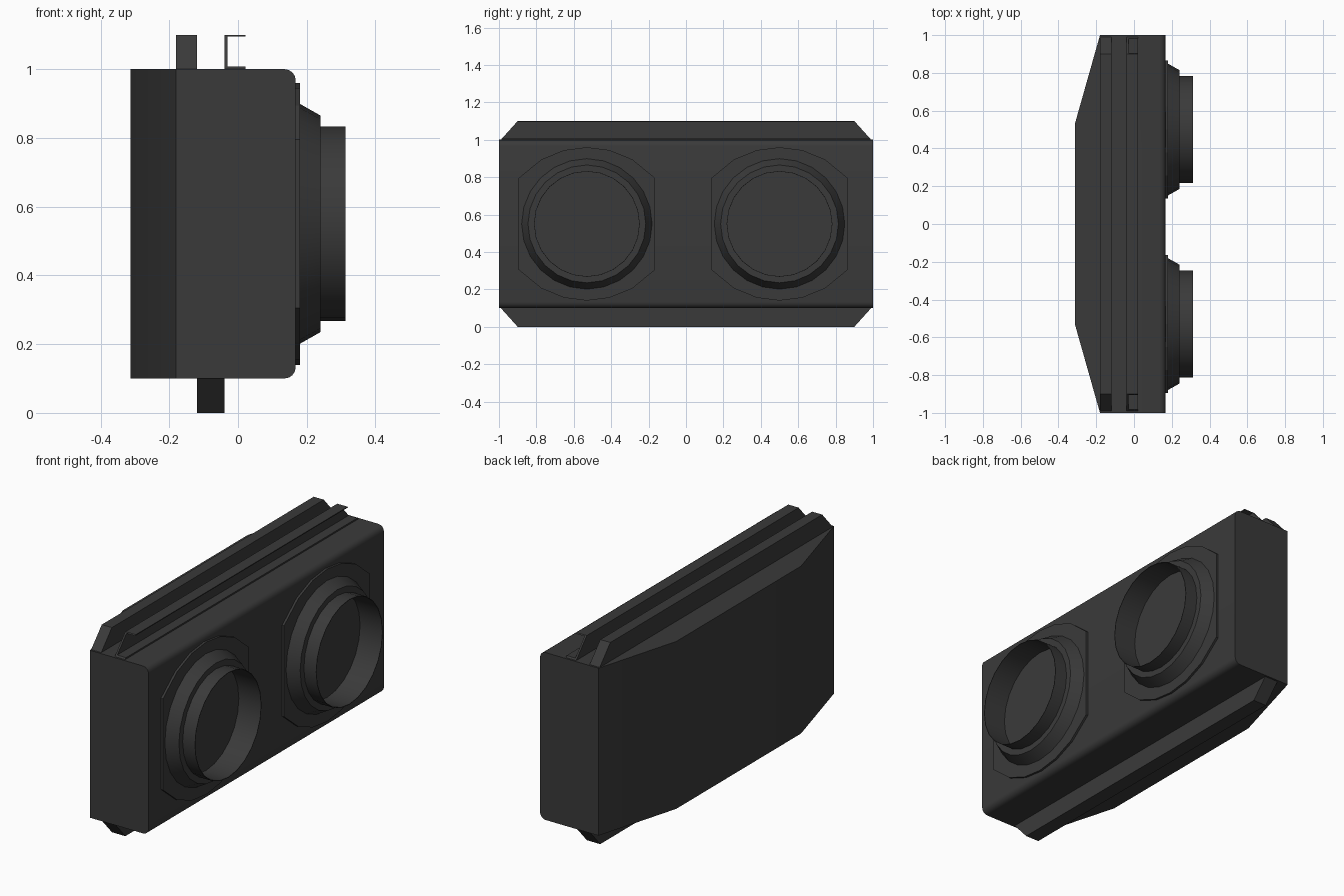
import bpy, bmesh
from math import sin, cos, pi, sqrt, radians

if "Cube" in bpy.data.objects:
    bpy.data.objects.remove(bpy.data.objects["Cube"])

dark = bpy.data.materials.new("dark_grey")
dark.diffuse_color = (0.042, 0.042, 0.042, 1)
dark.use_nodes = True
dark.node_tree.nodes["Principled BSDF"].inputs["Base Color"].default_value = dark.diffuse_color


def finish(bm, name, smooth=True):
    bmesh.ops.recalc_face_normals(bm, faces=bm.faces)
    me = bpy.data.meshes.new(name)
    bm.to_mesh(me)
    bm.free()
    ob = bpy.data.objects.new(name, me)
    bpy.context.collection.objects.link(ob)
    me.materials.append(dark)
    if smooth:
        bpy.ops.object.select_all(action='DESELECT')
        ob.select_set(True)
        bpy.context.view_layer.objects.active = ob
        bpy.ops.object.shade_smooth_by_angle(angle=radians(35))
    return ob


def loft(bm, loops, cap_start=True, cap_end=True):
    """Skin closed loops of equal length, optionally closing the ends."""
    rings = [[bm.verts.new(p) for p in lp] for lp in loops]
    n = len(rings[0])
    for a, b in zip(rings, rings[1:]):
        for i in range(n):
            j = (i + 1) % n
            bm.faces.new((a[i], a[j], b[j], b[i]))
    if cap_start:
        bm.faces.new(rings[0])
    if cap_end:
        bm.faces.new(rings[-1])


# Housing: tapered back, rounded long front edges
FRONT = 0.168
outline = [(FRONT, -1), (FRONT, 1), (-0.18, 1), (-0.313, 0.53), (-0.313, -0.53), (-0.18, -1)]
bm = bmesh.new()
loft(bm, [[(x, y, z) for x, y in outline] for z in (0.1, 1.0)])
edges = [e for e in bm.edges
         if all(v.co.x > 0.1 for v in e.verts) and e.verts[0].co.z == e.verts[1].co.z]
bmesh.ops.bevel(bm, geom=edges, offset=0.033, segments=4, profile=0.5, affect='EDGES')
finish(bm, "housing")


# Mounting rails: xz profile run along y, ends sloping back away from the housing
def rail(name, profile, root):
    def end(s):
        return [(x, s * (0.99 - 0.9 * abs(z - root)), z) for x, z in profile]
    bm = bmesh.new()
    loft(bm, [end(-1), end(1)])
    finish(bm, name, smooth=False)


def box(x0, x1, z0, z1):
    return [(x0, z0), (x1, z0), (x1, z1), (x0, z1)]


rail("top_rail", box(-0.18, -0.12, 1.0, 1.1), 1.0)
rail("bottom_rail", box(-0.12, -0.04, 0.0, 0.1), 0.1)
rail("top_channel", [(-0.04, 1.0), (0.022, 1.0), (0.022, 1.008), (-0.03, 1.008),
                     (-0.03, 1.095), (0.022, 1.095), (0.022, 1.1), (-0.04, 1.1)], 1.0)


# Lamps: flat-sided plate, conical collar and open tube
SEG = 24


def ring(x, r, cy, cz=0.55):
    return [(x, cy + r * sin(2 * pi * i / SEG), cz + r * cos(2 * pi * i / SEG)) for i in range(SEG)]


def lamp(side, cy):
    arc = [(-0.365 + 0.73 * i / 6) for i in range(7)]
    plate = [(y, sqrt(0.486 ** 2 - y * y) - 0.076) for y in arc]
    plate += [(-y, -z) for y, z in plate]
    bm = bmesh.new()
    loft(bm, [[(x, cy + y, 0.55 + z) for y, z in plate] for x in (FRONT - 0.01, 0.18)])
    finish(bm, side + "_lamp_plate", smooth=False)

    bm = bmesh.new()
    loft(bm, [ring(x, r, cy) for x, r in
              ((0.178, 0.35), (0.24, 0.315), (0.24, 0.283), (0.313, 0.283),
               (0.313, 0.28), (0.178, 0.28))], False, False)
    finish(bm, side + "_lamp_tube")


lamp("left", -0.53)
lamp("right", 0.5)
